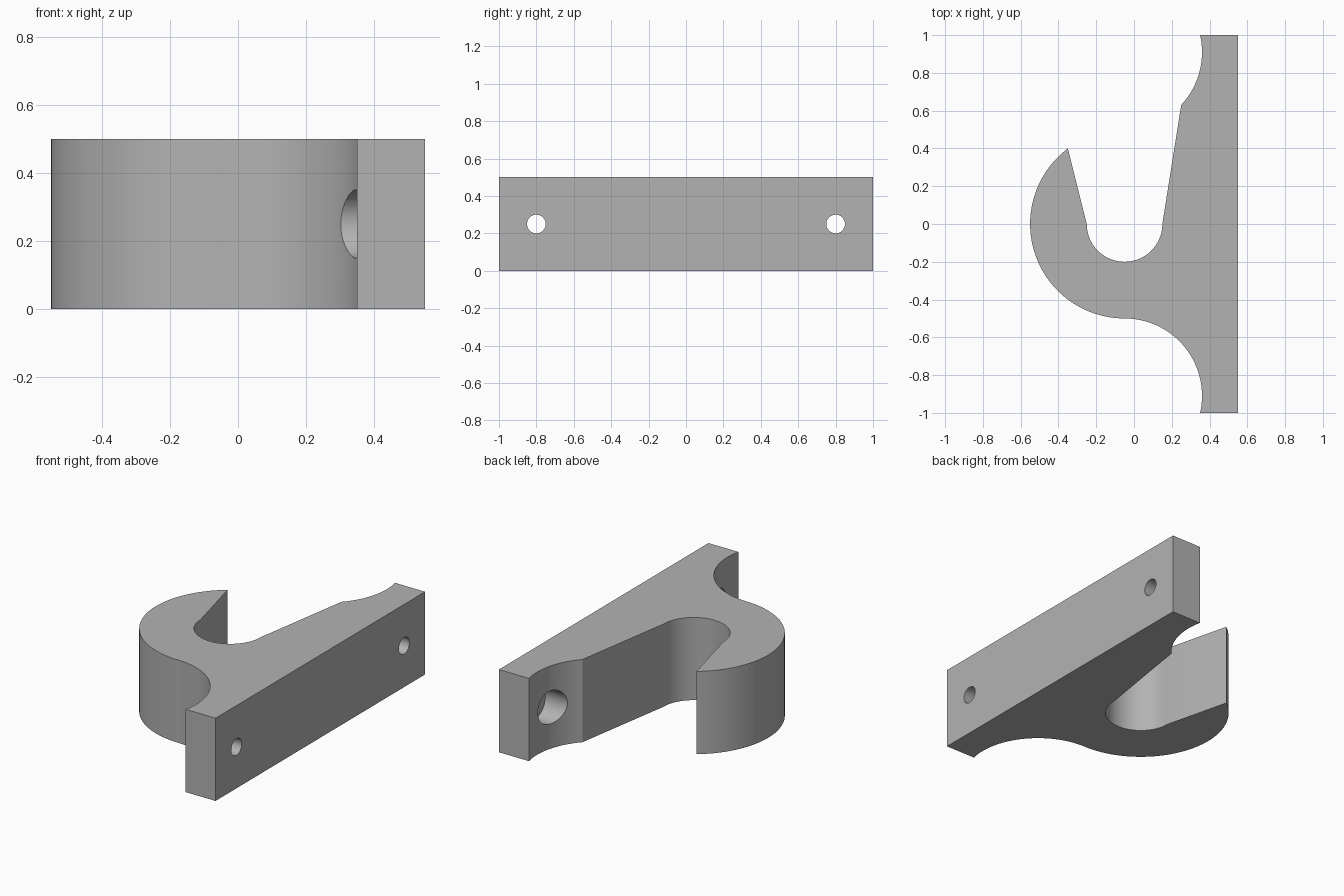
import bpy, bmesh, math
from mathutils import Matrix

cube = bpy.data.objects.get("Cube")
if cube:
    bpy.data.objects.remove(cube, do_unlink=True)

HEIGHT = 0.5
CX = -0.05           # shared x of all arc centres
FILLET = 0.41        # radius of the concave flanks
FILLET_Y = 0.91

grey = bpy.data.materials.new("plain grey")
grey.use_nodes = True
colour = (0.45, 0.45, 0.45, 1)
grey.diffuse_color = colour
grey.node_tree.nodes["Principled BSDF"].inputs["Base Color"].default_value = colour


def arc(cy, radius, start, end, steps):
    """Points on an arc centred on (CX, cy), angles in radians."""
    angles = [start + (end - start) * i / steps for i in range(steps + 1)]
    return [(CX + radius * math.cos(a), cy + radius * math.sin(a)) for a in angles]


def make_object(name, bm):
    bmesh.ops.recalc_face_normals(bm, faces=bm.faces)
    mesh = bpy.data.meshes.new(name)
    bm.to_mesh(mesh)
    bm.free()
    mesh.materials.append(grey)
    obj = bpy.data.objects.new(name, mesh)
    bpy.context.collection.objects.link(obj)
    return obj


# Hook and mounting plate as one extruded outline
flank_end = math.atan2(1 - FILLET_Y, 0.4)
notch = -math.acos(0.3 / FILLET)
tip = math.atan2(0.4, -0.3)
outline = [(0.55, -1), (0.55, 1)]
outline += arc(FILLET_Y, FILLET, flank_end, notch, 24)          # upper flank
outline += arc(0, 0.2, 0, -math.pi, 48)                        # hook throat
outline += arc(0, 0.5, tip, math.pi * 1.5, 64)                 # hook outside
outline += arc(-FILLET_Y, FILLET, math.pi / 2, -flank_end, 40)[1:]  # lower flank

bm = bmesh.new()
base = bm.faces.new([bm.verts.new((x, y, 0)) for x, y in outline])
top = bmesh.ops.extrude_face_region(bm, geom=[base])["geom"]
bmesh.ops.translate(bm, vec=(0, 0, HEIGHT),
                    verts=[g for g in top if isinstance(g, bmesh.types.BMVert)])
hook = make_object("wall_hook", bm)


# Screw holes, each with a wider counterbore on the hook side
def drill(y, radius, x_start, x_end):
    bm = bmesh.new()
    place = Matrix.Translation(((x_start + x_end) / 2, y, HEIGHT / 2))
    bmesh.ops.create_cone(bm, cap_ends=True, segments=48, radius1=radius, radius2=radius,
                          depth=x_end - x_start,
                          matrix=place @ Matrix.Rotation(math.pi / 2, 4, "Y"))
    cutter = make_object("hole_cutter", bm)
    cutter.hide_render = True
    mod = hook.modifiers.new("hole", "BOOLEAN")
    mod.operation = "DIFFERENCE"
    mod.solver = "EXACT"
    mod.object = cutter
    bpy.ops.object.modifier_apply(modifier=mod.name)
    bpy.data.objects.remove(cutter, do_unlink=True)


bpy.context.view_layer.objects.active = hook
hook.select_set(True)
for y in (-0.8, 0.8):
    drill(y, 0.1, 0.2, 0.45)
    drill(y, 0.05, 0.4, 0.7)

bpy.ops.object.select_all(action="DESELECT")
hook.select_set(True)
bpy.context.view_layer.objects.active = hook
bpy.ops.object.shade_smooth_by_angle(angle=math.radians(20))
